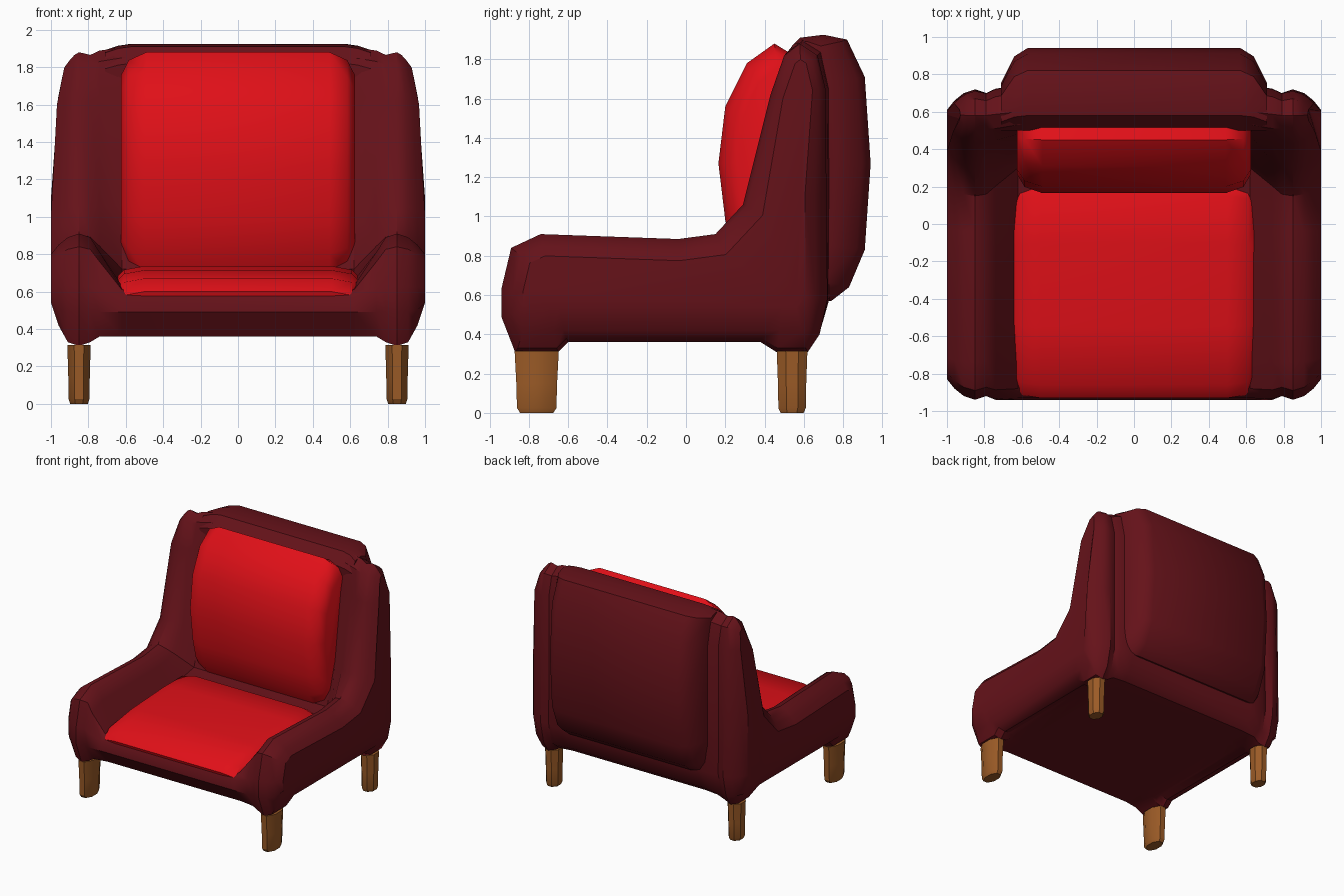
import bpy, bmesh, math
from mathutils import Vector

if "Cube" in bpy.data.objects:
    bpy.data.objects.remove(bpy.data.objects["Cube"])


def material(name, rgb):
    m = bpy.data.materials.new(name)
    m.diffuse_color = (*rgb, 1)
    m.use_nodes = True
    m.node_tree.nodes["Principled BSDF"].inputs["Base Color"].default_value = m.diffuse_color
    return m


DARK = material("dark upholstery", (0.13, 0.006, 0.010))
RED = material("red cushion", (0.74, 0.005, 0.009))
WOOD = material("wood", (0.33, 0.105, 0.02))


def loft(name, rings, mat, angle=35):
    """Skin a row of equally sized closed rings and cap both ends."""
    bm = bmesh.new()
    vs = [[bm.verts.new(p) for p in r] for r in rings]
    n = len(vs[0])
    for a, b in zip(vs, vs[1:]):
        for i in range(n):
            j = (i + 1) % n
            bm.faces.new((a[i], a[j], b[j], b[i]))
    bm.faces.new(vs[0])
    bm.faces.new(vs[-1][::-1])
    bmesh.ops.recalc_face_normals(bm, faces=bm.faces)
    me = bpy.data.meshes.new(name)
    bm.to_mesh(me)
    bm.free()
    me.materials.append(mat)
    ob = bpy.data.objects.new(name, me)
    bpy.context.collection.objects.link(ob)
    bpy.ops.object.select_all(action='DESELECT')
    ob.select_set(True)
    bpy.context.view_layer.objects.active = ob
    bpy.ops.object.shade_smooth_by_angle(angle=math.radians(angle))
    return ob


def mirrored(half):
    """Rings listed from the centre outward on +x, completed on -x."""
    return [[(-x, y, z) for x, y, z in r] for r in half[::-1]] + half


def inset(pts, d):
    out, n = [], len(pts)
    for i in range(n):
        p, a, b = (Vector(pts[k % n]) for k in (i, i - 1, i + 1))
        e, f = (p - a).normalized(), (b - p).normalized()
        n1, n2 = Vector((-e.y, e.x)), Vector((-f.y, f.x))
        k = d * (0.6 if p.y > 1.5 else 1)
        out.append(tuple(p + (n1 + n2) * k / max(0.6, 1 + n1.dot(n2))))
    return out


# Frame: arm/wing profile (y, z) and the lower profile under the cushions
ARM = [(-.87, .31), (-.65, .31), (-.60, .36), (.38, .36), (.46, .31), (.62, .31),
       (.68, .40), (.72, .58), (.715, 1.1), (.71, 1.65), (.67, 1.82), (.58, 1.88),
       (.50, 1.82), (.43, 1.62), (.29, 1.06), (.15, .91), (-.04, .885), (-.74, .91),
       (-.89, .84), (-.94, .63), (-.94, .49)]
INNER = [(-.84, .36), (-.65, .36), (-.60, .36), (.38, .36), (.46, .36), (.62, .37),
         (.68, .42), (.73, .58), (.74, 1.1), (.74, 1.65), (.70, 1.85), (.60, 1.905),
         (.53, 1.85), (.48, 1.65), (.40, 1.06), (.30, .72), (-.04, .66), (-.74, .63),
         (-.88, .61), (-.93, .57), (-.94, .49)]
MID = [tuple(Vector(a).lerp(Vector(b), .35)) for a, b in zip(ARM, INNER)]
half = []
for x, prof, d, zmin in [(.62, INNER, 0, .36), (.74, MID, 0, .36), (.79, ARM, .02, .31),
                         (.85, ARM, 0, .31), (.91, ARM, .02, .31),
                         (.96, ARM, .06, .42), (1.0, ARM, .11, .54)]:
    taper = .2 * max(0, (x - .85) / .15)
    half.append([(x - taper * max(0, z - 1.2) ** 2, y, max(z, zmin))
                 for y, z in (inset(prof, d) if d else prof)])
loft("frame", mirrored(half), DARK)

# Padded back shell bulging out of the rear
BACK = [(.50, 1.82), (.58, 1.91), (.70, 1.925), (.82, 1.90), (.91, 1.71), (.94, 1.27),
        (.91, .83), (.83, .64), (.74, .57), (.55, .57)]
half = [[(x, .5 + (y - .5) * sy, 1.25 + (z - 1.25) * sz) for y, z in BACK]
        for x, sy, sz in [(.57, 1, 1), (.64, .9, .985), (.71, .58, .95)]]
loft("back_shell", mirrored(half), DARK)

# Seat cushion
SEAT = [(-.90, .52), (-.93, .60), (-.86, .67), (-.55, .715), (-.1, .737), (.15, .735),
        (.22, .69), (.22, .5)]
half = [[(x, -.36 + (y + .36) * sy, z - dz) for y, z in SEAT]
        for x, sy, dz in [(.50, 1, 0), (.61, .97, .02), (.66, .86, .07)]]
loft("seat_cushion", mirrored(half), RED, 40)

# Back cushion
PAD = [(.45, 1.88), (.31, 1.78), (.20, 1.56), (.165, 1.27), (.20, .98), (.245, .80),
       (.32, .68), (.50, .68), (.58, 1.80)]
half = [[(x, .5 + (y - .5) * sy, 1.27 + (z - 1.27) * sz) for y, z in PAD]
        for x, sy, sz in [(.49, 1, 1), (.585, .90, .93), (.625, .70, .80)]]
loft("back_cushion", mirrored(half), RED, 40)

# Tapered eight-sided wooden legs
for side, sx in (("left", -1), ("right", 1)):
    for end, cy, hy in (("front", -.76, .108), ("rear", .54, .075)):
        rings = []
        for z, s in [(0, .78), (.025, .93), (.15, .96), (.315, 1.04)]:
            c = s / math.cos(math.pi / 8)
            rings.append([(sx * .85 + .06 * c * math.cos((k + .5) * math.pi / 4),
                           cy + hy * c * math.sin((k + .5) * math.pi / 4), z)
                          for k in range(8)])
        loft(f"{end}_{side}_leg", rings, WOOD, 30)
